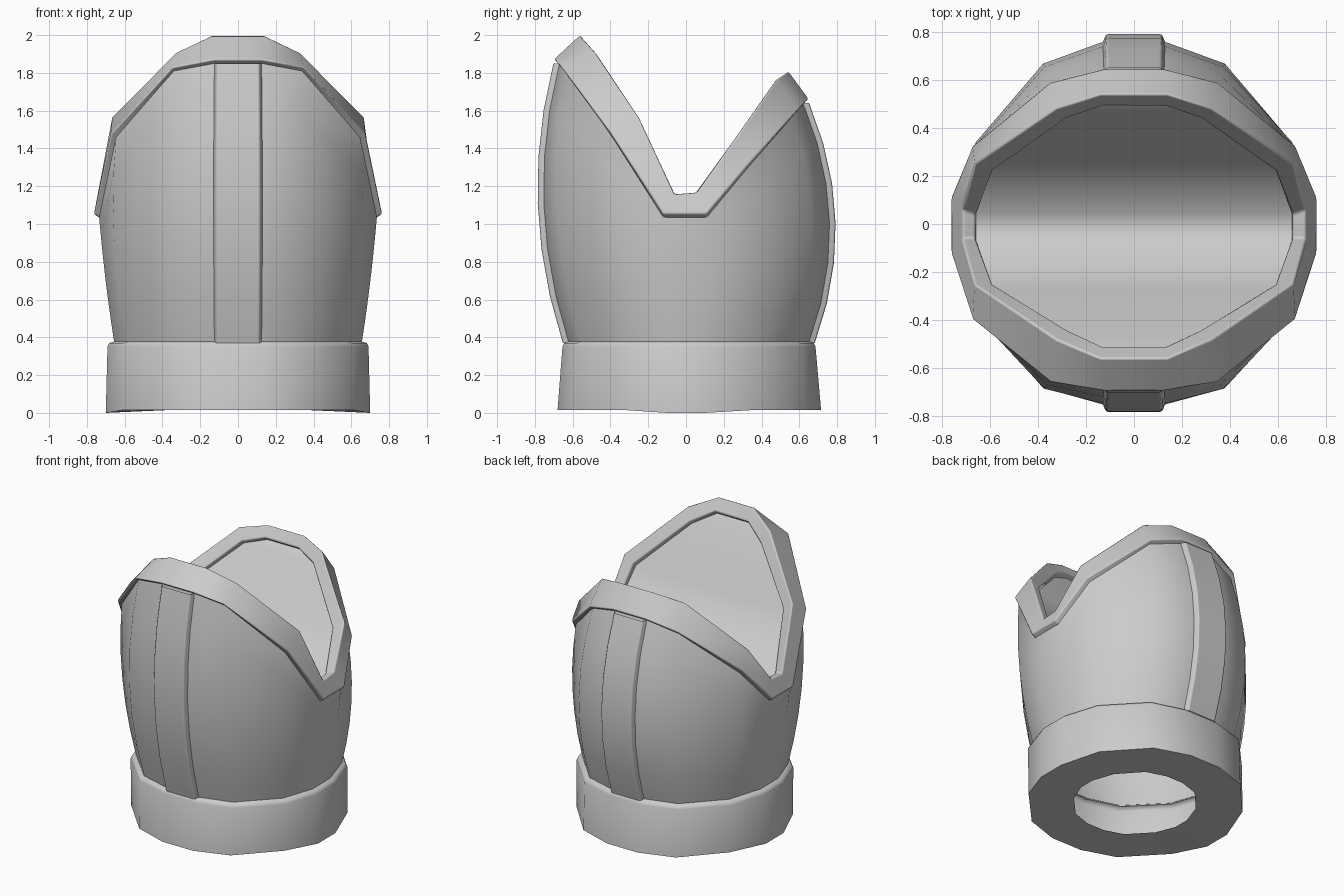
import bpy
import math
from mathutils import Vector

cube = bpy.data.objects.get("Cube")
if cube:
    bpy.data.objects.remove(cube, do_unlink=True)

steel = bpy.data.materials.new("plain_grey")
steel.use_nodes = True
GREY = (0.6, 0.6, 0.6, 1)
steel.diffuse_color = GREY
steel.node_tree.nodes["Principled BSDF"].inputs["Base Color"].default_value = GREY


def ring(front, back):
    """Full 16-point loop, anticlockwise, from the left front and left back quarters."""
    half = [Vector(p) for p in front] + [Vector(p) for p in reversed(back)]
    return half + [Vector((-p.x, p.y, p.z)) for p in reversed(half)]


def loft(name, rows, closed=True, angle=40, bevel=0):
    """Skin of quads between successive rows of points."""
    n = len(rows[0])
    faces = []
    for r in range(len(rows) - 1):
        for i in range(n if closed else n - 1):
            j = (i + 1) % n
            faces.append((r * n + i, r * n + j, (r + 1) * n + j, (r + 1) * n + i))
    mesh = bpy.data.meshes.new(name)
    mesh.from_pydata([p for row in rows for p in row], [], faces)
    mesh.materials.append(steel)
    ob = bpy.data.objects.new(name, mesh)
    bpy.context.collection.objects.link(ob)
    if bevel:
        mod = ob.modifiers.new("soft_edges", 'BEVEL')
        mod.width = bevel
        mod.segments = 2
        mod.limit_method = 'ANGLE'
        mod.angle_limit = math.radians(42)
        mod.harden_normals = True
    bpy.ops.object.select_all(action='DESELECT')
    ob.select_set(True)
    bpy.context.view_layer.objects.active = ob
    bpy.ops.object.shade_smooth_by_angle(angle=math.radians(angle))
    return ob


def outward(p):
    """Horizontal direction away from the axis, squared off towards the main axes."""
    return Vector((p.x * abs(p.x), p.y * abs(p.y), 0)).normalized()


def scaled(loop, s, z):
    return [Vector((p.x * s, p.y * s, z)) for p in loop]


# Guide loops: foot, waist, lower edge of the rim, crest and inner edge of the rim
foot = ring([(.12, -.68, .016), (.36, -.6, .016), (.605, -.34, .016), (.7, -.1, 0)],
            [(.12, .715, .016), (.365, .635, .016), (.605, .37, .016), (.7, .1, 0)])
waist = ring([(.125, -.62, .37), (.35, -.555, .37), (.58, -.32, .37), (.655, -.1, .37)],
             [(.125, .65, .37), (.35, .585, .37), (.58, .34, .37), (.655, .1, .37)])
seam = ring([(.125, -.67, 1.85), (.34, -.635, 1.81), (.645, -.39, 1.46), (.735, -.12, 1.035)],
            [(.125, .62, 1.64), (.34, .565, 1.58), (.645, .32, 1.29), (.735, .11, 1.035)])
crest = ring([(.14, -.56, 2), (.325, -.48, 1.91), (.665, -.25, 1.57), (.715, -.06, 1.16)],
             [(.14, .54, 1.81), (.325, .48, 1.77), (.665, .25, 1.44), (.715, .06, 1.17)])
inner = ring([(.13, -.51, 1.915), (.28, -.44, 1.83), (.59, -.25, 1.52), (.66, -.06, 1.145)],
             [(.13, .49, 1.735), (.28, .44, 1.69), (.59, .22, 1.39), (.66, .04, 1.15)])

# Bulging body wall
front_swell = [.108, .095, .045, .006]
back_swell = [.006, .045, .1, .125]
swell = front_swell + back_swell + back_swell[::-1] + front_swell[::-1]
STEPS = 6
body_rows = []
for k in range(STEPS + 1):
    t = k / STEPS
    body_rows.append([a.lerp(b, t) + outward(a) * (4 * t * (1 - t) * s)
                      for a, b, s in zip(waist, seam, swell)])
loft("body_wall", body_rows)

# Base band with an open underside
loft("base_band", [
    scaled(foot, .57, .016), foot,
    scaled(waist, 1.055, .35),
    scaled(waist, 1.04, .37),
    scaled(waist, 1, .378)], angle=50)

# Raised rim around the notched opening, with a small step down inside it
proud = [p + outward(p) * .03 + Vector((0, 0, .02)) for p in seam]
floor = [p + Vector((0, .028 * max(-1, min(1, p.y / .2)), -.022)) for p in inner]
loft("rim_trim", [seam, proud, crest, inner, floor], angle=180, bevel=.012)

# Panel spanning the opening from side to side
loft("inner_panel", [floor[15:7:-1], floor[:8]], closed=False, angle=70)

# Raised ridges down the centre of the front and back
for name, right, left in (("front_ridge", 15, 0), ("back_ridge", 7, 8)):
    rows = []
    for row in body_rows:
        a, b = row[right], row[left]
        lift = Vector((0, math.copysign(.032, a.y), 0))
        rows.append([a, a.lerp(b, .05) + lift, b.lerp(a, .05) + lift, b])
    loft(name, rows, closed=False, angle=180, bevel=.01)
